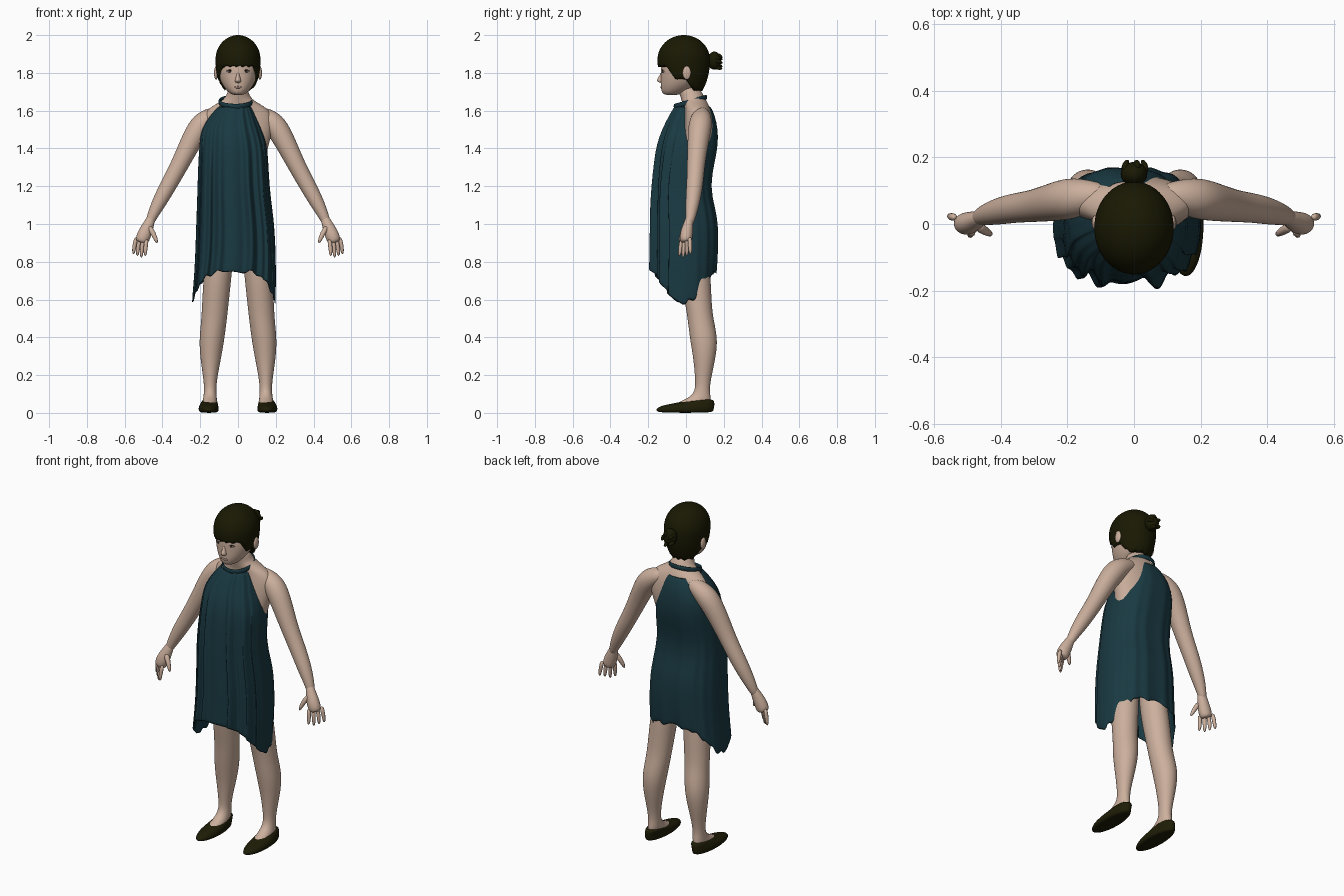
import bpy, bmesh, math
from mathutils import Vector

cube = bpy.data.objects.get("Cube")
if cube:
    bpy.data.objects.remove(cube, do_unlink=True)


def material(name, rgb):
    m = bpy.data.materials.new(name)
    m.use_nodes = True
    m.diffuse_color = (*rgb, 1)
    node = m.node_tree.nodes["Principled BSDF"]
    node.inputs["Base Color"].default_value = (*rgb, 1)
    node.inputs["Roughness"].default_value = 0.8
    return m


SKIN = material("skin", (0.6, 0.43, 0.335))
CLOTH = material("teal cloth", (0.01, 0.041, 0.054))
HAIR = material("dark olive hair", (0.01, 0.0095, 0.001))
SHOE = material("dark olive shoe", (0.013, 0.012, 0.002))
LIPS = material("lips", (0.47, 0.3, 0.24))
EYE = material("dark eye", (0.03, 0.02, 0.015))
WHITE = material("eye white", (0.5, 0.45, 0.4))


def finish(name, bm, mat, subdiv=0, mirror=False, thick=0):
    bmesh.ops.recalc_face_normals(bm, faces=bm.faces)
    me = bpy.data.meshes.new(name)
    bm.to_mesh(me)
    bm.free()
    me.materials.append(mat)
    me.polygons.foreach_set("use_smooth", [True] * len(me.polygons))
    ob = bpy.data.objects.new(name, me)
    bpy.context.collection.objects.link(ob)
    if mirror:
        mod = ob.modifiers.new("Mirror", "MIRROR")
        mod.use_mirror_merge = False
    if thick:
        mod = ob.modifiers.new("Solidify", "SOLIDIFY")
        mod.thickness, mod.offset = thick, -1
    if subdiv:
        mod = ob.modifiers.new("Subdivision", "SUBSURF")
        mod.levels = mod.render_levels = subdiv


def skin_rings(bm, rows, caps=True):
    for a, b in zip(rows, rows[1:]):
        n = len(a)
        for i in range(n):
            j = (i + 1) % n
            bm.faces.new((a[i], a[j], b[j], b[i]))
    if caps:
        bm.faces.new(rows[0])
        bm.faces.new(rows[-1])


def loft(name, rings, mat, seg=20, shape=None, power=1, caps=True, **kw):
    """Rings are (z, centre x, half width, front y, back y)."""
    bm = bmesh.new()
    rows = []
    for z, cx, rx, yf, yb in rings:
        row = []
        for i in range(seg):
            a = math.tau * i / seg
            c = math.cos(a)
            p = Vector((cx + rx * math.copysign(abs(c) ** power, c),
                        (yf + yb) / 2 + (yb - yf) / 2 * math.sin(a), z))
            row.append(bm.verts.new(shape(p, a) if shape else p))
        rows.append(row)
    skin_rings(bm, rows, caps)
    finish(name, bm, mat, **kw)


def tube(name, points, mat, seg=12, wide=1, **kw):
    """Limb through points (x, y, z, radius); wide stretches it sideways."""
    bm = bmesh.new()
    pos = [Vector(p[:3]) for p in points]
    rows = []
    for k, p in enumerate(points):
        d = (pos[min(k + 1, len(pos) - 1)] - pos[max(k - 1, 0)]).normalized()
        u = d.cross(Vector((0, 1, 0))).normalized()
        v = d.cross(u)
        rows.append([bm.verts.new(pos[k] + p[3] * (wide * math.cos(t) * u + math.sin(t) * v))
                     for t in (math.tau * i / seg for i in range(seg))])
    skin_rings(bm, rows)
    finish(name, bm, mat, **kw)


def ball(name, centre, size, mat, shape=None, seg=24, **kw):
    bm = bmesh.new()
    bmesh.ops.create_uvsphere(bm, u_segments=seg, v_segments=seg // 2, radius=1)
    for v in bm.verts:
        v.co = Vector(centre) + v.co * Vector(size)
        if shape:
            v.co = shape(v.co)
    finish(name, bm, mat, **kw)


# Head and face
loft("head", [(1.682, 0, .028, -.115, -.04), (1.697, 0, .052, -.13, .0),
              (1.735, 0, .085, -.136, .06), (1.79, 0, .107, -.134, .09),
              (1.85, 0, .11, -.136, .1), (1.92, 0, .09, -.1, .08),
              (1.96, 0, .05, -.06, .05)], SKIN, subdiv=2)
loft("nose", [(1.81, 0, .007, -.132, -.11), (1.785, 0, .01, -.141, -.11),
              (1.765, 0, .016, -.156, -.11), (1.754, 0, .018, -.154, -.11),
              (1.746, 0, .011, -.136, -.11)], SKIN, seg=10, subdiv=2)
ball("ear", (.116, .004, 1.8), (.011, .022, .036), SKIN, mirror=True)
ball("lips", (0, -.13, 1.724), (.022, .006, .006), LIPS)
ball("eye_white", (.043, -.119, 1.808), (.018, .007, .006), WHITE, mirror=True)
ball("iris", (.043, -.1235, 1.808), (.008, .004, .006), EYE, mirror=True)
tube("eyelash", [(.022, -.126, 1.811, .002), (.042, -.1265, 1.817, .003),
                 (.064, -.118, 1.812, .002)], EYE, seg=6, subdiv=1, mirror=True)


# Bobbed hair: ragged fringe, side locks, longer at the nape
def ramp(v, lo, hi):
    return min(1, max(0, (v - lo) / (hi - lo)))


def cut_hair(p):
    if p.z < 1.87:
        p.z = 1.87 - (1.87 - p.z) * 1.8
    edge = 1.835 - .065 * ramp(p.y, -.1, -.055) - .06 * ramp(p.y, .0, .04)
    p.z = max(p.z, edge + .005 * math.sin(p.x * 190))
    return p


ball("hair", (0, -.012, 1.87), (.119, .139, .13), HAIR, cut_hair, seg=64)
ball("hair_bun", (0, .15, 1.865), (.04, .036, .048), HAIR)
for i in range(5):
    a = math.tau * i / 5
    dx, dz = math.cos(a), math.sin(a)
    tube("bun_strand", [(.02 * dx, .14, 1.865 + .02 * dz, .016),
                        (.04 * dx, .168, 1.865 + .04 * dz, .015),
                        (.022 * dx, .194, 1.85 + .03 * dz, .008)], HAIR, seg=8, subdiv=1)

# Neck and plain torso beneath the dress
loft("torso", [(1.73, 0, .054, -.05, .07), (1.675, 0, .058, -.03, .095),
               (1.643, 0, .1, -.022, .115), (1.61, 0, .165, -.012, .13),
               (1.55, 0, .195, -.02, .145), (1.48, 0, .185, -.03, .15),
               (1.4, 0, .155, -.05, .143), (1.2, 0, .13, -.06, .1),
               (1.03, 0, .15, -.06, .14), (.9, 0, .15, -.05, .13)], SKIN, subdiv=2)

# Arms and hands
tube("arm", [(.07, .085, 1.59, .032), (.13, .084, 1.575, .05),
             (.19, .077, 1.535, .066), (.24, .066, 1.455, .06),
             (.305, .053, 1.32, .049), (.36, .048, 1.22, .046),
             (.415, .036, 1.12, .041), (.458, .024, 1.035, .028),
             (.474, .015, .99, .02)], SKIN, subdiv=2, mirror=True)
tube("palm", [(.452, .023, 1.05, .018), (.472, .013, 1.0, .027),
              (.492, .003, .955, .035), (.508, .0, .915, .035),
              (.513, .0, .9, .024)], SKIN, wide=1.1, subdiv=2, mirror=True)
for i in range(4):
    base = Vector((.482 + .018 * i, -.022 + .014 * i, .922 + .004 * i))
    tip = Vector((.491 + .021 * i, -.036 + .02 * i, .818 + .009 * abs(i - 1)))
    mid = base.lerp(tip, .5) + Vector((.004, 0, 0))
    tube("finger", [(*base, .013), (*mid, .0125), (*tip, .008)],
         SKIN, seg=8, subdiv=1, mirror=True)
tube("thumb", [(.475, -.002, .99, .018), (.447, -.02, .95, .015),
               (.426, -.033, .895, .009)], SKIN, seg=8, subdiv=1, mirror=True)

# Legs and slip-on shoes
loft("leg", [(.95, .09, .068, -.04, .11), (.8, .1, .074, -.035, .125),
             (.68, .112, .074, -.025, .133), (.55, .122, .07, .0, .138),
             (.48, .128, .068, .01, .15), (.38, .14, .067, .022, .17),
             (.28, .145, .054, .04, .155), (.18, .147, .036, .048, .132),
             (.12, .147, .032, .05, .125), (.08, .148, .036, .02, .132),
             (.05, .15, .04, -.06, .13), (.02, .15, .04, -.09, .13)],
     SKIN, subdiv=2, mirror=True)
loft("shoe", [(0, .153, .046, -.145, .138), (.012, .156, .054, -.164, .148),
              (.035, .156, .053, -.15, .152), (.052, .152, .045, -.06, .152),
              (.074, .15, .038, .05, .148)], SHOE, subdiv=2, mirror=True)


# Dress closed all round, with pleats and a hem that dips at the sides
def drape(p, a):
    down = ramp(1.6 - p.z, 0, .5)
    front = max(0, -math.sin(a))
    fold = math.cos(a * 22) * .6 + math.cos(a * 13 + 1) * .6
    p.y += fold * (.005 + .017 * down) * front ** .5
    if front:
        p.y -= .03 * down * (front ** .5 - front)
    else:
        p.y += .003 * down * math.cos(a * 18)
    low = ramp(1.15 - p.z, 0, .42)
    p.z -= low ** 2 * (.18 * abs(math.cos(a)) ** 3 + .012 * fold)
    return p


loft("dress", [(1.625, -.015, .088, -.058, .128), (1.58, -.026, .118, -.085, .152),
               (1.5, -.036, .162, -.125, .17), (1.42, -.025, .178, -.15, .17),
               (1.34, -.025, .185, -.16, .155), (1.2, -.024, .19, -.17, .125),
               (1.08, -.018, .2, -.174, .155), (1.0, -.014, .208, -.175, .17),
               (.88, -.013, .214, -.177, .17), (.8, -.018, .218, -.178, .165),
               (.745, -.023, .222, -.18, .162)],
     CLOTH, seg=128, shape=drape, power=.7, caps=False, thick=.006, subdiv=1)

# Thin neckband rising towards the nape
bm = bmesh.new()
rows = []
for i in range(40):
    a = math.tau * i / 40
    s = math.sin(a)
    out = Vector((math.cos(a), s, 0))
    c = Vector((-.012 + .086 * math.cos(a), .023 + .083 * s, 1.647 + .024 * s))
    rows.append([bm.verts.new(c + out * (.006 * math.cos(t)) + Vector((0, 0, .014 * math.sin(t))))
                 for t in (math.tau * k / 10 for k in range(10))])
skin_rings(bm, rows + rows[:1], caps=False)
finish("neckband", bm, CLOTH, subdiv=1)
